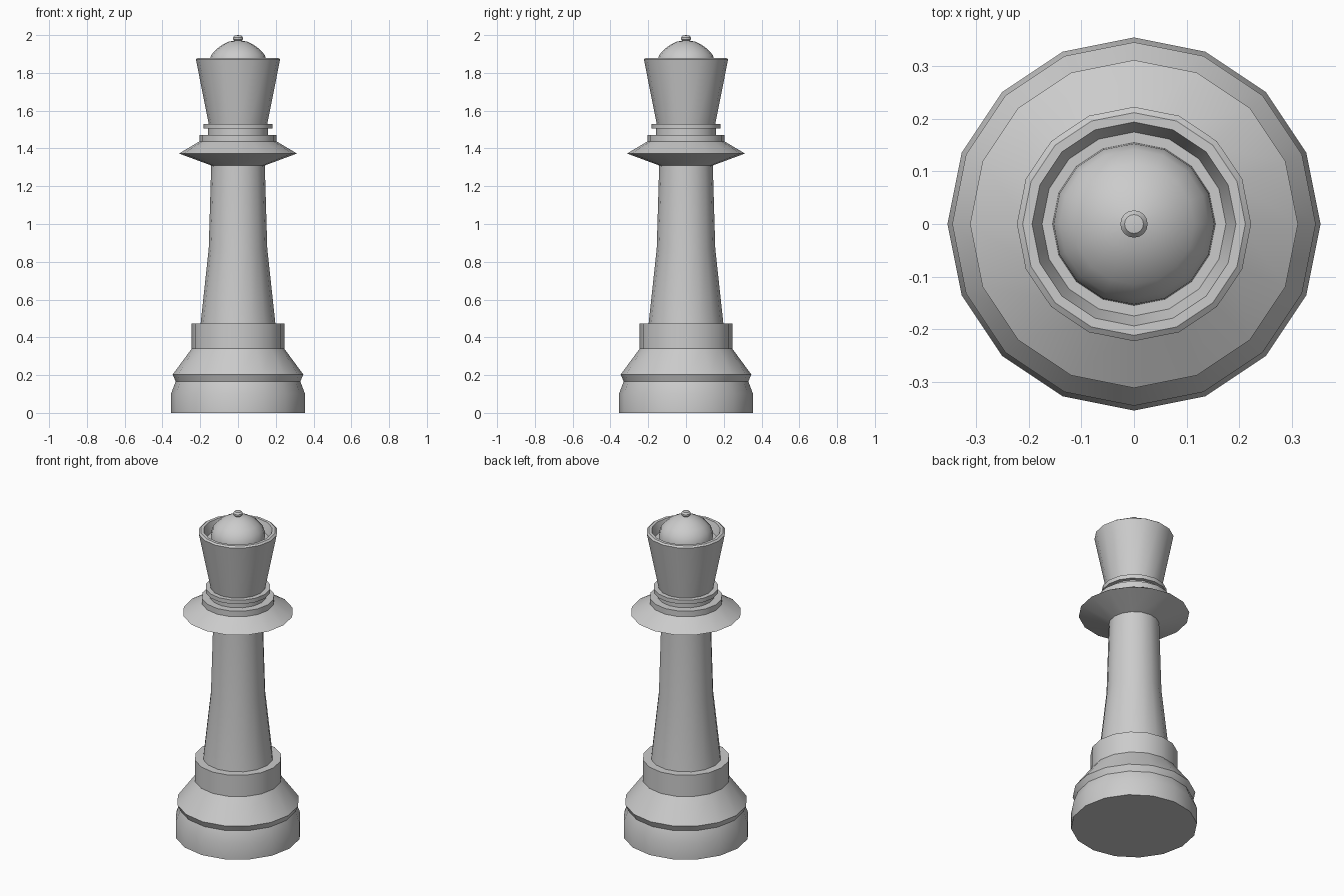
import bpy, bmesh
from math import cos, sin, tau, radians

if "Cube" in bpy.data.objects:
    bpy.data.objects.remove(bpy.data.objects["Cube"])

SIDES = 16


def lathe(name, profile):
    """Revolve an (r, z) profile, listed from bottom outside to top."""
    bm = bmesh.new()
    rings = [[bm.verts.new((r * cos(tau * k / SIDES), r * sin(tau * k / SIDES), z))
              for k in range(SIDES)] for r, z in profile]
    for a, b in zip(rings, rings[1:]):
        for k in range(SIDES):
            n = (k + 1) % SIDES
            bm.faces.new((a[k], a[n], b[n], b[k]))
    bmesh.ops.remove_doubles(bm, verts=bm.verts, dist=1e-5)
    mesh = bpy.data.meshes.new(name)
    bm.to_mesh(mesh)
    bm.free()
    obj = bpy.data.objects.new(name, mesh)
    bpy.context.collection.objects.link(obj)
    bpy.ops.object.select_all(action='DESELECT')
    obj.select_set(True)
    bpy.context.view_layer.objects.active = obj
    bpy.ops.object.shade_smooth_by_angle(angle=radians(30))
    return obj


# stepped base with grooved foot
lathe("base", [(0, 0), (.355, 0), (.355, .10), (.33, .167), (.346, .203),
               (.245, .34), (.245, .472), (.198, .472)])

# tapered column
lathe("column", [(.198, .472), (.155, .87), (.142, 1.31)])

# wide collar and the two thin rings above it
lathe("collar", [(.142, 1.31), (.312, 1.373), (.205, 1.437), (.205, 1.472),
                 (.16, 1.472), (.16, 1.505), (.183, 1.505), (.183, 1.53), (.155, 1.53)])

# flared crown with hollow top
lathe("crown", [(.155, 1.53), (.223, 1.872), (.212, 1.88), (.194, 1.88),
                (.175, 1.825), (.155, 1.825)])

# dome inside the crown
lathe("dome", [(.155, 1.825), (.153, 1.86), (.142, 1.895), (.115, 1.925),
               (.085, 1.947), (.05, 1.965), (.02, 1.971)])

# small knob on top
lathe("finial", [(.018, 1.969), (.026, 1.977), (.026, 1.987), (.018, 1.997), (0, 2.0)])
